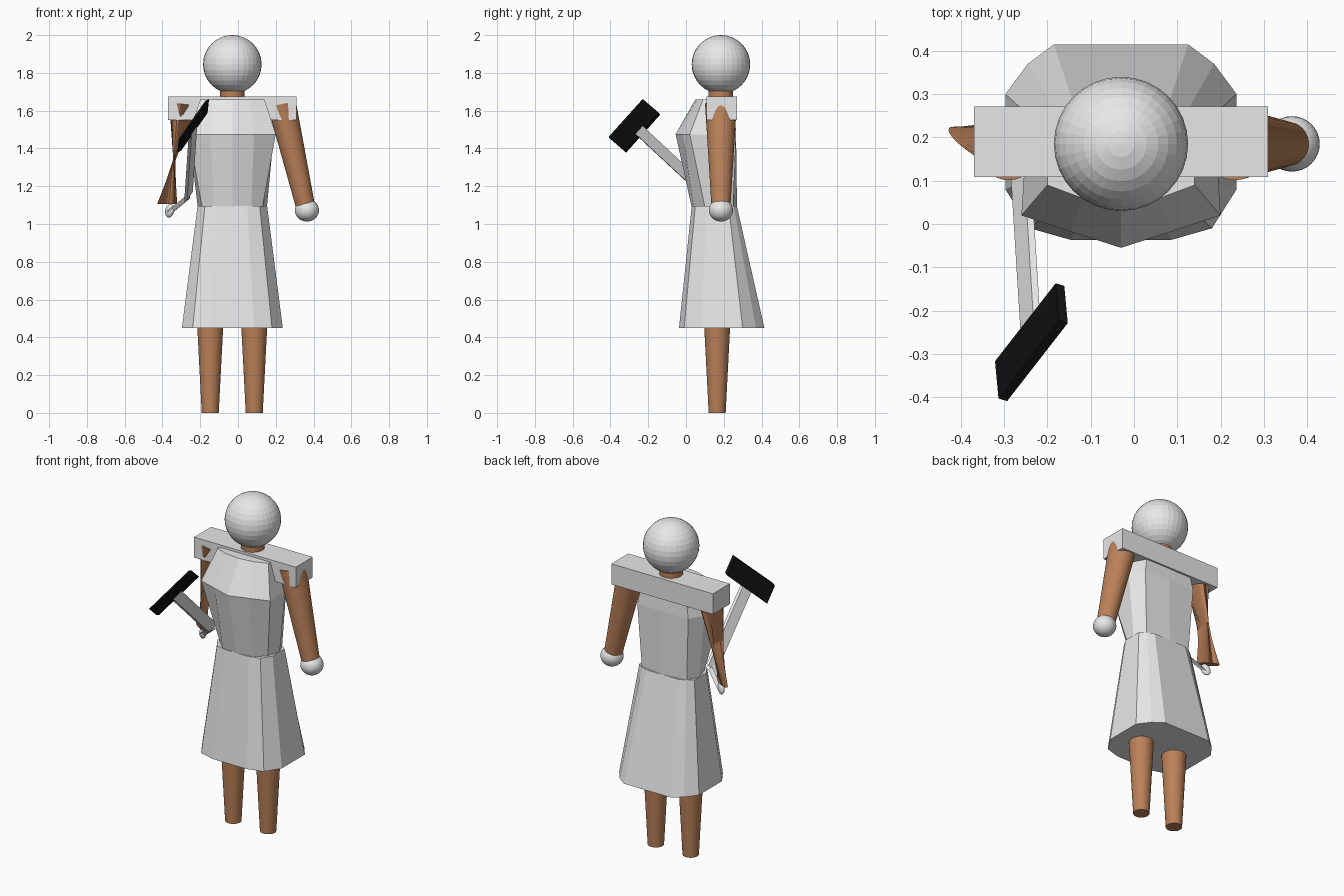
import bpy, bmesh
from math import cos, sin, tau
from mathutils import Vector, Matrix

cube = bpy.data.objects.get("Cube")
if cube:
    bpy.data.objects.remove(cube, do_unlink=True)

CX, CY = -0.03, 0.18


def material(name, rgb):
    m = bpy.data.materials.new(name)
    m.use_nodes = True
    m.diffuse_color = (*rgb, 1)
    m.node_tree.nodes["Principled BSDF"].inputs["Base Color"].default_value = (*rgb, 1)
    return m


GREY = material("pale grey", (0.8, 0.8, 0.8))
SKIN = material("brown skin", (0.5, 0.22, 0.1))
BLACK = material("black", (0.005, 0.005, 0.005))


def finish(name, bm, mat):
    bmesh.ops.recalc_face_normals(bm, faces=bm.faces)
    me = bpy.data.meshes.new(name)
    bm.to_mesh(me)
    bm.free()
    me.materials.append(mat)
    ob = bpy.data.objects.new(name, me)
    bpy.context.collection.objects.link(ob)
    return ob


def loft(name, rings, mat):
    """Skin equal-length rings of points and cap both ends."""
    bm = bmesh.new()
    loops = [[bm.verts.new(p) for p in ring] for ring in rings]
    n = len(loops[0])
    for low, high in zip(loops, loops[1:]):
        for i in range(n):
            j = (i + 1) % n
            bm.faces.new((low[i], low[j], high[j], high[i]))
    bm.faces.new(loops[0][::-1])
    bm.faces.new(loops[-1])
    return finish(name, bm, mat)


def ellipse(centre, a, b, sides=32):
    c, a, b = Vector(centre), Vector(a), Vector(b)
    return [c + a * cos(tau * i / sides) + b * sin(tau * i / sides) for i in range(sides)]


def circle(centre, r):
    return ellipse(centre, (r, 0, 0), (0, r, 0))


def section(half, z):
    """Mirror half an outline (front to back) around the body axis."""
    pts = half + [(-x, y) for x, y in half[-2:0:-1]]
    return [(CX + x, CY + y, z) for x, y in pts]


def solid(name, centre, axes, mat, ball=False):
    """Box or ball shaped by three half-axis vectors."""
    bm = bmesh.new()
    if ball:
        bmesh.ops.create_uvsphere(bm, u_segments=32, v_segments=16, radius=1)
    else:
        bmesh.ops.create_cube(bm, size=2)
    m = Matrix([Vector(a) for a in axes]).transposed().to_4x4()
    m.translation = Vector(centre)
    bmesh.ops.transform(bm, matrix=m, verts=bm.verts)
    return finish(name, bm, mat)


def diag(x, y, z):
    return (x, 0, 0), (0, y, 0), (0, 0, z)


# Head, neck and shoulders
solid("head", (CX, 0.185, 1.845), diag(0.155, 0.155, 0.155), GREY, True)
loft("neck", [circle((CX, 0.185, z), 0.065) for z in (1.62, 1.73)], SKIN)
solid("shoulders", (CX, 0.19, 1.613), diag(0.34, 0.081, 0.062), GREY)

# Torso
waist = [(0, -.15), (.1, -.14), (.16, -.08), (.183, 0), (.15, .07), (0, .09)]
chest = [(0, -.235), (.115, -.198), (.23, -.16), (.22, 0), (.17, .085), (0, .085)]
collar = [(0, -.13), (.09, -.12), (.17, -.09), (.17, 0), (.14, .07), (0, .075)]
loft("torso", [section(waist, 1.09), section(chest, 1.475), section(collar, 1.66)], GREY)

# Skirt, narrowing to the waist
hem = [(0, -.217), (.115, -.217), (.21, -.19), (.267, -.1),
       (.267, .12), (.215, .19), (.155, .235), (0, .235)]
band = [(x * 0.69, y * (0.69 if y < 0 else 0.38)) for x, y in hem]
loft("skirt", [section(hem, 0.45), section(band, 1.095)], GREY)

# Legs
for side, x in (("right", -0.147), ("left", 0.086)):
    loft(side + "_leg", [circle((x, 0.165, 0), 0.045), circle((x, 0.165, 0.6), 0.076)], SKIN)

# Left arm and hand
loft("left_arm", [ellipse((0.232, 0.185, 1.635), (.074, 0, .016), (0, .084, 0)),
                  ellipse((0.358, 0.185, 1.09), (.049, 0, .012), (0, .05, 0))], SKIN)
solid("left_hand", (0.365, 0.185, 1.073), diag(0.064, 0.064, 0.06), GREY, True)

# Right arm, flattened towards the wrist, and its narrow hand
loft("right_arm", [ellipse((-0.29, 0.185, 1.635), (.074, 0, -.01), (0, .084, 0)),
                   ellipse((-0.375, 0.185, 1.105), (-.052, .037, 0), (.012, .014, 0))], SKIN)
solid("right_hand", (-0.362, 0.18, 1.07),
      ((.018, -.012, .028), (-.012, .012, .02), (.012, .012, -.008)), GREY, True)

# Hammer: head, handle and the short grip inside the hand
along = Vector((0.07, 0.09, 0.1))
thin = Vector((0.01, -0.003, 0.005))
down = Vector((-0.004, 0.043, -0.037))
head = Vector((-0.237, -0.273, 1.52))
tip = Vector((-0.262, 0.13, 1.145))
solid("hammer_head", head, (along, thin, down), BLACK)
solid("hammer_handle", (head + tip) / 2, (along * 0.21, thin * 0.8, (tip - head) / 2), GREY)
wrist = Vector((-0.365, 0.18, 1.06))
solid("hammer_grip", (wrist + tip) / 2,
      ((tip - wrist) / 2, (.004, .008, -.012), (.006, .008, .004)), GREY)
